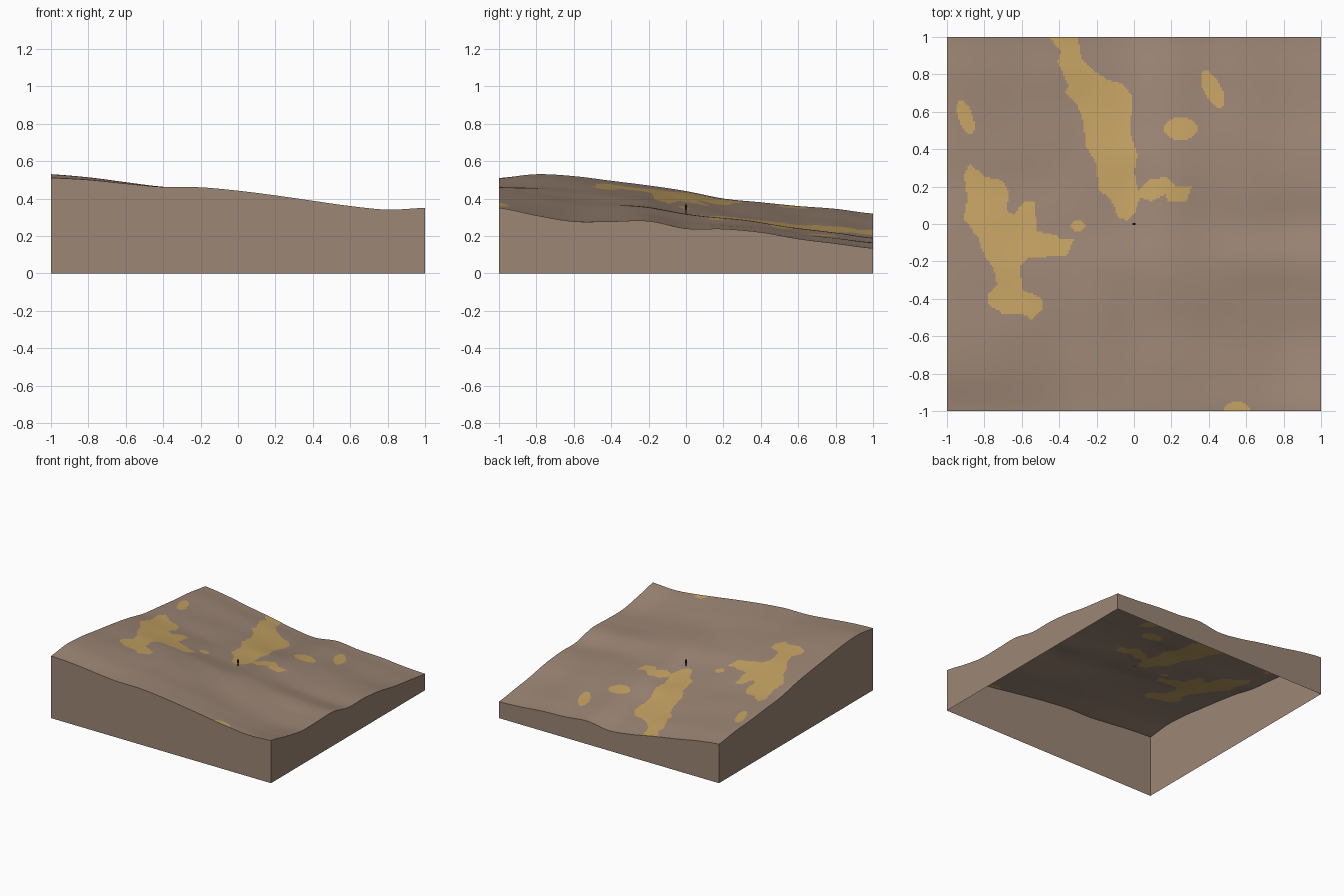
import bpy
import bmesh
import math
from mathutils import Vector, noise

cube = bpy.data.objects.get("Cube")
if cube:
    bpy.data.objects.remove(cube, do_unlink=True)


def make_material(name, red, green, blue):
    material = bpy.data.materials.new(name)
    material.use_nodes = True
    colour = (red, green, blue, 1)
    material.diffuse_color = colour
    shader = material.node_tree.nodes["Principled BSDF"]
    shader.inputs["Base Color"].default_value = colour
    shader.inputs["Roughness"].default_value = 0.9
    return material


brown_soil = make_material("brown soil", 0.335, 0.238, 0.178)
yellow_sand = make_material("yellow sand", 0.56, 0.365, 0.125)
dark_cloth = make_material("dark cloth", 0.03, 0.025, 0.025)

# Edge heights in thousandths, evenly spaced from -1 to 1
front_edge = [510, 500, 480, 462, 460, 442, 417, 388, 360, 341, 350]
back_edge = [320, 295, 258, 225, 187, 165, 190, 171, 163, 145, 135]
left_low_x = [510, 530, 520, 495, 470, 440, 400, 380, 360, 345, 320]
right_high_x = [350, 310, 278, 278, 280, 240, 238, 220, 185, 160, 135]


def sample(profile, position):
    """Smooth curve through the evenly spaced heights."""
    last = len(profile) - 1
    place = min(max((position + 1) / 2, 0), 1) * last
    index = min(int(place), last - 1)
    t = place - index
    a, b = profile[max(index - 1, 0)], profile[index]
    c, d = profile[index + 1], profile[min(index + 2, last)]
    slope_b, slope_c = (c - a) / 2, (d - b) / 2
    curve = 2 * b - 2 * c + slope_b + slope_c
    bend = 3 * (c - b) - 2 * slope_b - slope_c
    return (((curve * t + bend) * t + slope_b) * t + b) / 1000


def mix(a, b, t):
    return a + (b - a) * t


def hump(x, y, centre_x, centre_y, radius):
    distance = (x - centre_x) ** 2 + (y - centre_y) ** 2
    return math.exp(-distance / radius ** 2)


def ground_height(x, y):
    """Blend the four edge curves, then add gentle humps inside."""
    u, v = (x + 1) / 2, (y + 1) / 2
    across = mix(sample(left_low_x, y), sample(right_high_x, y), u)
    along = mix(sample(front_edge, x), sample(back_edge, x), v)
    low = mix(front_edge[0], front_edge[-1], u)
    high = mix(back_edge[0], back_edge[-1], u)
    height = across + along - mix(low, high, v) / 1000
    inside = (1 - x * x) * (1 - y * y)
    ripple = noise.noise(Vector((x * 3, y * 4, 0))) * 0.008
    rise = hump(x, y, -0.5, -0.5, 0.35) * 0.03
    return height + inside * (ripple + rise)


# Sand patch outlines in hundredths
streak_outline = [
    (-47, 102), (-39, 92), (-41, 87), (-35, 74), (-37, 70), (-31, 65),
    (-27, 55), (-26, 42), (-20, 32), (-19, 18), (-13, 14), (-8, 3),
    (-3, 2), (1, 7), (3, 14), (9, 12), (17, 16), (18, 12), (28, 12),
    (31, 20), (22, 20), (18, 25), (9, 24), (2, 18), (0, 28), (2, 37),
    (-2, 48), (-1, 68), (-6, 75), (-14, 77), (-23, 83), (-28, 89), (-31, 102)]
hollow_outline = [
    (-91, 26), (-88, 32), (-79, 25), (-70, 23), (-67, 17), (-68, 7),
    (-64, 5), (-59, 12), (-53, 12), (-52, -4), (-42, -6), (-40, -8),
    (-32, -8), (-36, -17), (-57, -18), (-61, -23), (-60, -35), (-49, -40),
    (-49, -46), (-55, -51), (-60, -48), (-70, -48), (-78, -43), (-78, -37),
    (-73, -33), (-75, -24), (-80, -17), (-83, -8), (-91, 3), (-89, 14)]
# Small patches: centre, half sizes, lean
small_patches = [
    (-90, 57, 4, 9, -0.3), (42, 72, 5, 10, -0.4), (25, 51, 9, 6, 0),
    (-30, -1, 4, 3, 0), (55, -100, 7, 5, 0)]


def in_outline(outline, x, y):
    inside = False
    for (ax, ay), (bx, by) in zip(outline, outline[1:] + outline[:1]):
        if (ay > y) != (by > y) and x < ax + (y - ay) / (by - ay) * (bx - ax):
            inside = not inside
    return inside


def in_patch(patch, x, y):
    centre_x, centre_y, half_x, half_y, lean = patch
    dy = y - centre_y
    dx = x - centre_x - lean * dy
    return (dx / half_x) ** 2 + (dy / half_y) ** 2 < 1


def is_sand(x, y):
    x, y = x * 100, y * 100
    outlines = (streak_outline, hollow_outline)
    return (any(in_outline(outline, x, y) for outline in outlines)
            or any(in_patch(patch, x, y) for patch in small_patches))


def finish(name, bm, materials):
    mesh = bpy.data.meshes.new(name)
    bm.to_mesh(mesh)
    bm.free()
    for material in materials:
        mesh.materials.append(material)
    part = bpy.data.objects.new(name, mesh)
    bpy.context.collection.objects.link(part)
    bpy.ops.object.select_all(action="DESELECT")
    part.select_set(True)
    bpy.context.view_layer.objects.active = part
    bpy.ops.object.shade_smooth_by_angle(angle=math.radians(40))
    return part


# Ground sheet with sand patches
bm = bmesh.new()
cells = 200
bmesh.ops.create_grid(bm, x_segments=cells, y_segments=cells, size=1)
for face in bm.faces:
    centre = face.calc_center_median()
    face.material_index = int(is_sand(centre.x, centre.y))
for vert in bm.verts:
    vert.co.z = ground_height(vert.co.x, vert.co.y)

# Side walls, open underneath
rim = [edge for edge in bm.edges if edge.is_boundary]
skirt = bmesh.ops.extrude_edge_only(bm, edges=rim)["geom"]
for item in skirt:
    if isinstance(item, bmesh.types.BMVert):
        item.co.z = 0
    elif isinstance(item, bmesh.types.BMFace):
        item.material_index = 0
bm.normal_update()
for face in skirt:
    if isinstance(face, bmesh.types.BMFace):
        if face.normal.dot(face.calc_center_median().xy.to_3d()) < 0:
            face.normal_flip()
finish("ground", bm, [brown_soil, yellow_sand])

# Tiny standing figure for scale
foot = ground_height(0, 0)


def limb(name, x, low, high, wide, narrow):
    bm = bmesh.new()
    bmesh.ops.create_cone(bm, cap_ends=True, segments=8, radius1=wide,
                          radius2=narrow, depth=high - low)
    bmesh.ops.translate(bm, verts=bm.verts,
                        vec=(x, 0, foot + (low + high) / 2))
    finish(name, bm, [dark_cloth])


for side, sign in (("left", 1), ("right", -1)):
    limb(side + "_leg", sign * 0.003, -0.002, 0.027, 0.0025, 0.003)
    limb(side + "_arm", sign * 0.008, 0.022, 0.044, 0.0015, 0.002)
limb("torso", 0, 0.025, 0.046, 0.005, 0.007)

bm = bmesh.new()
bmesh.ops.create_uvsphere(bm, u_segments=10, v_segments=8, radius=0.005)
bmesh.ops.translate(bm, verts=bm.verts, vec=(0, 0, foot + 0.051))
finish("head", bm, [dark_cloth])
